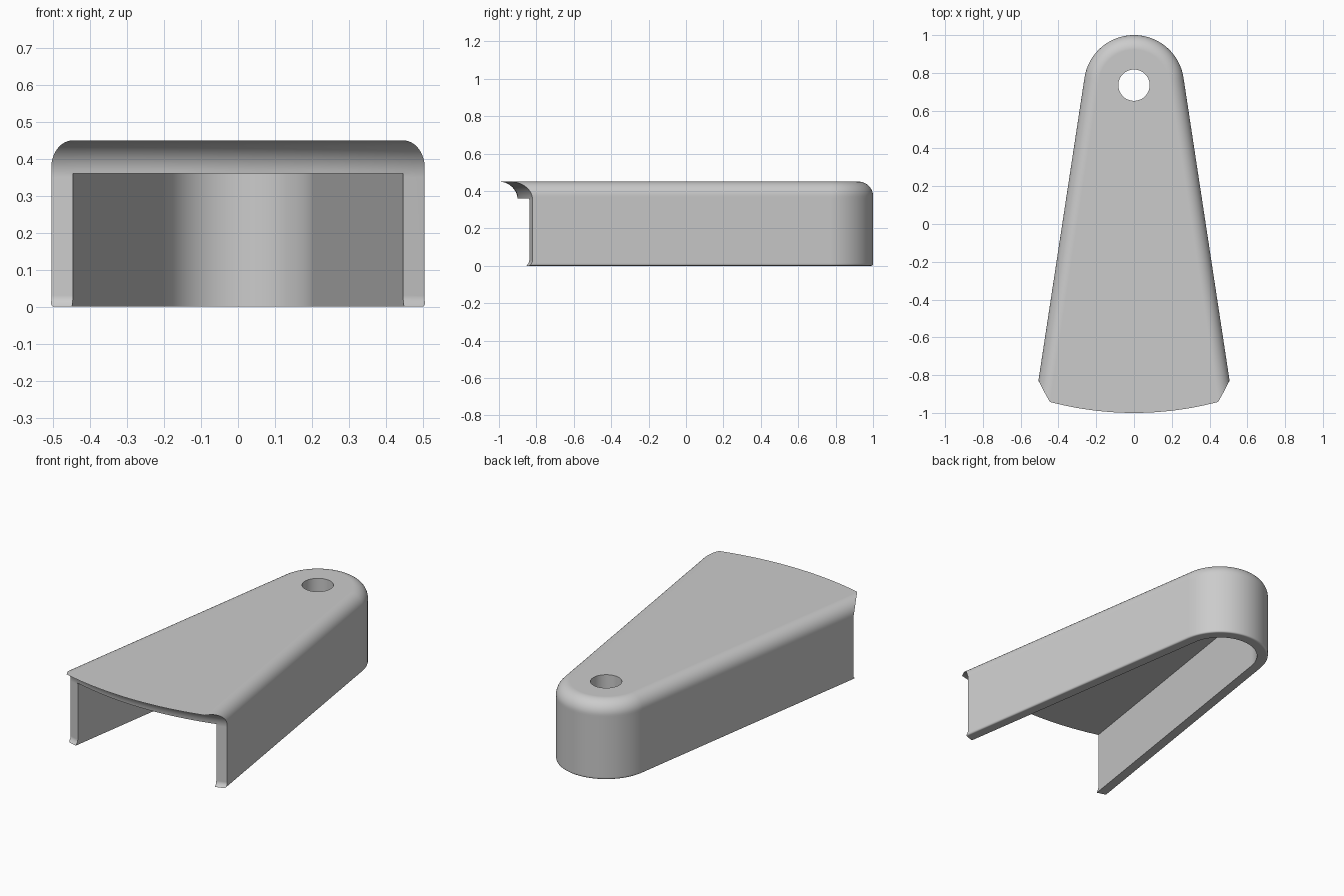
import bpy, bmesh
from math import sin, cos, pi, sqrt, acos, atan2, radians

cube = bpy.data.objects.get("Cube")
if cube:
    bpy.data.objects.remove(cube, do_unlink=True)

PIVOT = 0.735        # centre of the rounded back end
RADIUS = 0.265       # outer radius of the back end
TAPER = radians(8.65)
HEIGHT, ROOF, WALL = 0.45, 0.36, 0.06
FRONT = 1.635        # distance from the pivot to the front end of the walls
COVE, ROUND = 0.1, 0.077

grey = bpy.data.materials.new("satin grey")
grey.use_nodes = True
colour = (0.6, 0.6, 0.6, 1)
grey.diffuse_color = colour
grey.node_tree.nodes["Principled BSDF"].inputs["Base Color"].default_value = colour


def outline(inset, front, back_steps=48, front_steps=32):
    """Tapered plan: round back, two tangent sides, arc front."""
    r = RADIUS - inset
    pts = []
    for i in range(back_steps + 1):
        a = TAPER + (pi - 2 * TAPER) * i / back_steps
        pts.append((r * cos(a), PIVOT + r * sin(a)))
    end = TAPER - acos(r / front)       # where the side meets the front arc
    start = -pi - end
    for i in range(front_steps + 1):
        a = start + (end - start) * i / front_steps
        pts.append((front * cos(a), PIVOT + front * sin(a)))
    return pts


def loft(name, layers):
    """Solid skinned through (z, inset, front distance) layers."""
    bm = bmesh.new()
    rings = [[bm.verts.new((x, y, z)) for x, y in outline(inset, front)]
             for z, inset, front in layers]
    for low, high in zip(rings, rings[1:]):
        for i in range(len(low)):
            j = (i + 1) % len(low)
            bm.faces.new((low[i], low[j], high[j], high[i]))
    bm.faces.new(rings[0][::-1])
    bm.faces.new(rings[-1])
    bmesh.ops.recalc_face_normals(bm, faces=bm.faces)
    mesh = bpy.data.meshes.new(name)
    bm.to_mesh(mesh)
    bm.free()
    obj = bpy.data.objects.new(name, mesh)
    bpy.context.collection.objects.link(obj)
    mesh.materials.append(grey)
    return obj


def layer(z):
    """Inset of the rounded edges and reach of the coved front at height z."""
    foot, flare_height, flare = 0.01, 0.03, 0.016
    inset, front = 0, FRONT
    if z < foot:
        inset = foot - sqrt(foot ** 2 - (foot - z) ** 2)
    if z < flare_height:
        front += flare * (1 - z / flare_height) ** 2
    up = z - (HEIGHT - ROUND)
    if up > 0:
        inset = ROUND - sqrt(max(0, ROUND ** 2 - up ** 2))
    up = z - (HEIGHT - COVE)
    if up > 0:
        front = FRONT + COVE - sqrt(max(0, COVE ** 2 - up ** 2))
    return z, inset, front


# Shell body with rounded top edge, coved front and flared foot
heights = [0, 0.001, 0.003, 0.006, 0.01, 0.016, 0.022, 0.03, HEIGHT - COVE]
heights += [HEIGHT - COVE + COVE * sin(pi / 2 * i / 16) for i in range(1, 17)]
cover = loft("cover_shell", [layer(z) for z in heights])

# Hollow underside, open at the bottom and front
cavity = loft("cavity_cutter", [(-0.1, WALL, 2.2), (ROOF, WALL, 2.2)])

# Pivot hole through the roof
bpy.ops.mesh.primitive_cylinder_add(vertices=48, radius=0.083, depth=0.4,
                                    location=(0, PIVOT, HEIGHT))
hole = bpy.context.object
hole.name = "hole_cutter"
hole.data.materials.append(grey)

bpy.ops.object.select_all(action='DESELECT')
bpy.context.view_layer.objects.active = cover
cover.select_set(True)
for cutter in (cavity, hole):
    cut = cover.modifiers.new("cut", 'BOOLEAN')
    cut.operation, cut.solver, cut.object = 'DIFFERENCE', 'EXACT', cutter
    bpy.ops.object.modifier_apply(modifier=cut.name)
    bpy.data.objects.remove(cutter, do_unlink=True)

bpy.ops.object.shade_smooth_by_angle(angle=radians(30))
weighted = cover.modifiers.new("even shading", 'WEIGHTED_NORMAL')
weighted.keep_sharp = True
